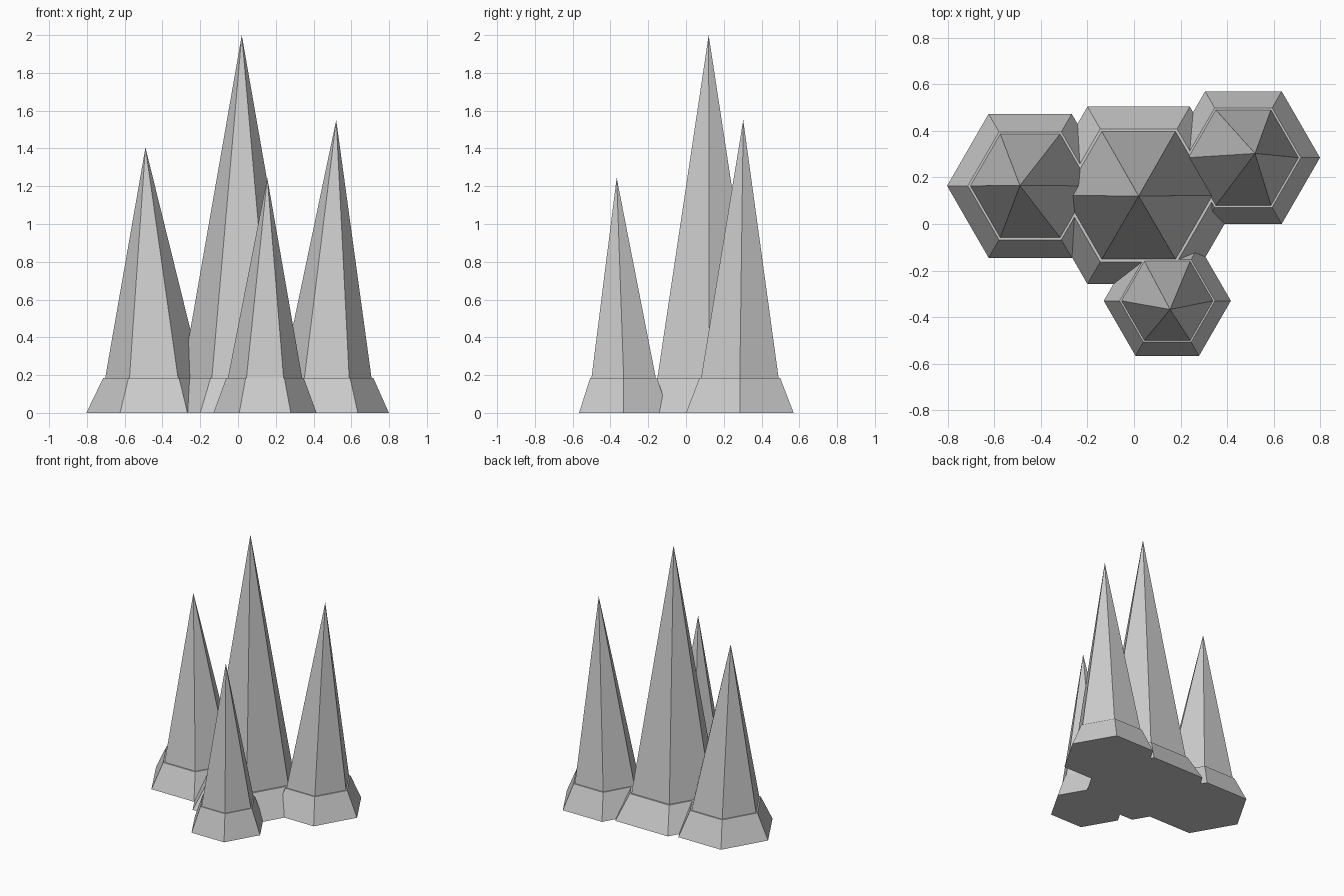
import bpy, bmesh
from math import cos, sin, radians
from mathutils import Vector

cube = bpy.data.objects.get("Cube")
if cube:
    bpy.data.objects.remove(cube, do_unlink=True)

SIDES = 6
LEDGE_Z = 0.185

# Single stone colour
stone = bpy.data.materials.new("grey stone")
stone.use_nodes = True
stone.diffuse_color = (0.6, 0.6, 0.6, 1)
stone.node_tree.nodes["Principled BSDF"].inputs["Base Color"].default_value = (0.6, 0.6, 0.6, 1)


def make_spike(name, centre, radius, tip):
    """Flared hexagonal foot with a narrow ledge and a leaning spike on top."""
    bm = bmesh.new()

    def ring(scale, z):
        return [bm.verts.new((centre[0] + radius * scale * cos(radians(60 * i)),
                              centre[1] + radius * scale * sin(radians(60 * i)), z))
                for i in range(SIDES)]

    rings = [ring(1, 0), ring(0.75, LEDGE_Z), ring(0.72, LEDGE_Z)]
    apex = bm.verts.new(tip)
    bm.faces.new(reversed(rings[0]))
    for i in range(SIDES):
        j = (i + 1) % SIDES
        for low, high in zip(rings, rings[1:]):
            bm.faces.new((low[i], low[j], high[j], high[i]))
        bm.faces.new((rings[2][i], rings[2][j], apex))
    bmesh.ops.recalc_face_normals(bm, faces=bm.faces)

    mesh = bpy.data.meshes.new(name)
    bm.to_mesh(mesh)
    bm.free()
    mesh.materials.append(stone)
    obj = bpy.data.objects.new(name, mesh)
    bpy.context.collection.objects.link(obj)
    return obj


# Tall spike with three smaller ones around it
cluster = make_spike("spike_cluster", (0.02, 0.123), 0.44, (0.02, 0.12, 2.0))
side_spikes = [
    make_spike("right_spike", (-0.446, 0.164), 0.357, (-0.49, 0.165, 1.405)),
    make_spike("left_spike", (0.47, 0.285), 0.329, (0.52, 0.303, 1.55)),
    make_spike("front_spike", (0.143, -0.33), 0.273, (0.155, -0.367, 1.245)),
]

# Fuse them into one solid
for spike in side_spikes:
    fuse = cluster.modifiers.new("fuse " + spike.name, "BOOLEAN")
    fuse.operation = "UNION"
    fuse.solver = "EXACT"
    fuse.object = spike
    spike.hide_render = True

graph = bpy.context.evaluated_depsgraph_get()
fused = bpy.data.meshes.new_from_object(cluster.evaluated_get(graph))
cluster.modifiers.clear()
cluster.data = fused
for spike in side_spikes:
    bpy.data.objects.remove(spike, do_unlink=True)
